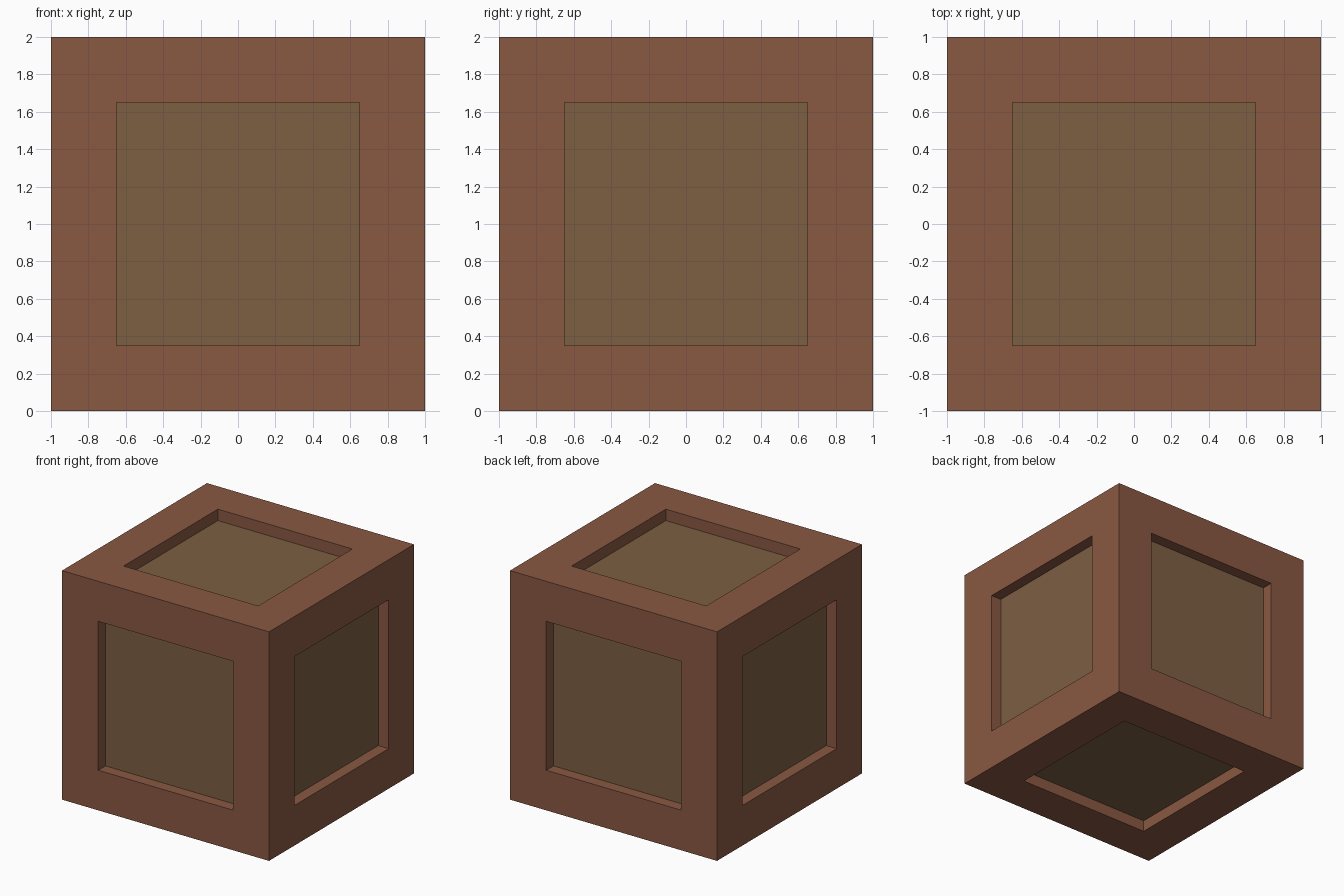
import bpy, bmesh

if "Cube" in bpy.data.objects:
    bpy.data.objects.remove(bpy.data.objects["Cube"])


def material(name, rgb):
    m = bpy.data.materials.new(name)
    m.diffuse_color = (*rgb, 1.0)
    m.use_nodes = True
    m.node_tree.nodes["Principled BSDF"].inputs["Base Color"].default_value = m.diffuse_color
    return m


SIZE, BORDER, DEPTH = 2.0, 0.35, 0.10

# Crate: a cube with a bordered, recessed panel in every side
bm = bmesh.new()
bmesh.ops.create_cube(bm, size=SIZE)
sides = bm.faces[:]
bmesh.ops.inset_individual(bm, faces=sides, thickness=BORDER, use_even_offset=True)
panels = bmesh.ops.extrude_discrete_faces(bm, faces=sides)["faces"]

# Push each panel inwards and give it the panel colour
for f in panels:
    inward = -f.calc_center_median().normalized()
    bmesh.ops.translate(bm, verts=f.verts[:], vec=inward * DEPTH)
    f.material_index = 1

bmesh.ops.recalc_face_normals(bm, faces=bm.faces[:])
bmesh.ops.translate(bm, verts=bm.verts[:], vec=(0, 0, SIZE / 2))

mesh = bpy.data.meshes.new("crate")
bm.to_mesh(mesh)
bm.free()
mesh.materials.append(material("red brown frame", (0.254, 0.098, 0.054)))
mesh.materials.append(material("olive brown panel", (0.205, 0.114, 0.055)))
crate = bpy.data.objects.new("crate", mesh)
bpy.context.collection.objects.link(crate)
